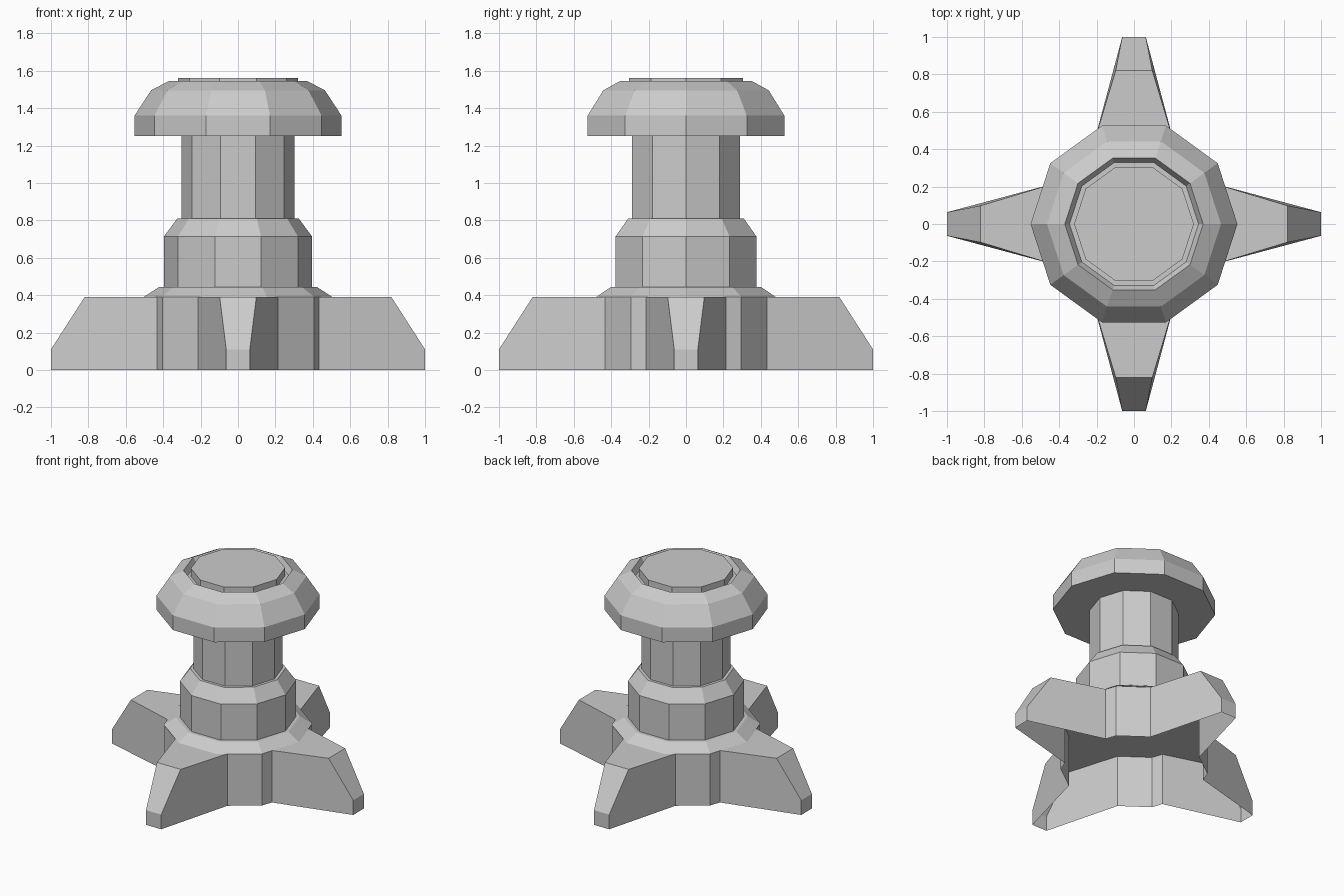
import bpy, bmesh, math

if "Cube" in bpy.data.objects:
    bpy.data.objects.remove(bpy.data.objects["Cube"])

SIDES = 10


def finish(name, bm, smooth=None):
    bmesh.ops.recalc_face_normals(bm, faces=bm.faces)
    me = bpy.data.meshes.new(name)
    bm.to_mesh(me)
    bm.free()
    ob = bpy.data.objects.new(name, me)
    bpy.context.collection.objects.link(ob)
    if smooth:
        bpy.context.view_layer.objects.active = ob
        ob.select_set(True)
        bpy.ops.object.shade_smooth_by_angle(angle=math.radians(smooth))
        ob.select_set(False)
    return ob


def lathe(name, profile, cap_top=False, smooth=None):
    """Ten-sided revolve of (radius, z) points."""
    bm = bmesh.new()
    rings = []
    for r, z in profile:
        rings.append([bm.verts.new((r * math.cos(2 * math.pi * i / SIDES),
                                    r * math.sin(2 * math.pi * i / SIDES), z))
                      for i in range(SIDES)])
    for a, b in zip(rings, rings[1:]):
        for i in range(SIDES):
            j = (i + 1) % SIDES
            bm.faces.new((a[i], a[j], b[j], b[i]))
    if cap_top:
        bm.faces.new(rings[-1])
    return finish(name, bm, smooth)


# Flange on the base, collar and column
lathe("base_flange", [(0.505, 0.39), (0.42, 0.445), (0.39, 0.445)])
lathe("collar", [(0.395, 0.39), (0.395, 0.715), (0.325, 0.81), (0.30, 0.81)])
lathe("column", [(0.303, 0.81), (0.303, 1.25)])

# Rounded cap with a groove around the raised top disc
lathe("cap", [(0.30, 1.25), (0.553, 1.25), (0.553, 1.36), (0.465, 1.495),
              (0.37, 1.545), (0.345, 1.50), (0.32, 1.50), (0.32, 1.56)], cap_top=True)

# Hollow base with four tapering feet, open underneath
TOP, TIP = 0.39, 0.11
bm = bmesh.new()
roof = []
corners = []
for k in range(4):
    c, s = [(1, 0), (0, 1), (-1, 0), (0, -1)][k]

    def v(x, y, z):
        return bm.verts.new((x * c - y * s, x * s + y * c, z))

    root = [(v(0.432, y, 0), v(0.432, y, TOP)) for y in (-0.215, 0.215)]
    shoulder = [v(0.82, y, TOP) for y in (-0.098, 0.098)]
    tip = [(v(1, y, 0), v(1, y, TIP)) for y in (-0.063, 0.063)]
    for i in (0, 1):
        bm.faces.new((root[i][0], tip[i][0], tip[i][1], shoulder[i], root[i][1]))
    bm.faces.new((tip[0][0], tip[1][0], tip[1][1], tip[0][1]))
    bm.faces.new((tip[0][1], tip[1][1], shoulder[1], shoulder[0]))
    bm.faces.new((root[0][1], shoulder[0], shoulder[1], root[1][1]))
    # Wall corner between this foot and the next
    x, y = [(0.405, 0.294), (-0.405, 0.294), (-0.405, -0.294), (0.405, -0.294)][k]
    mid = (bm.verts.new((x, y, 0)), bm.verts.new((x, y, TOP)))
    corners += [root[0], root[1], mid]
for a, b in zip(corners, corners[1:] + corners[:1]):
    if corners.index(a) % 3:
        bm.faces.new((a[0], b[0], b[1], a[1]))
bm.faces.new([p[1] for p in corners])
finish("footed_base", bm)
